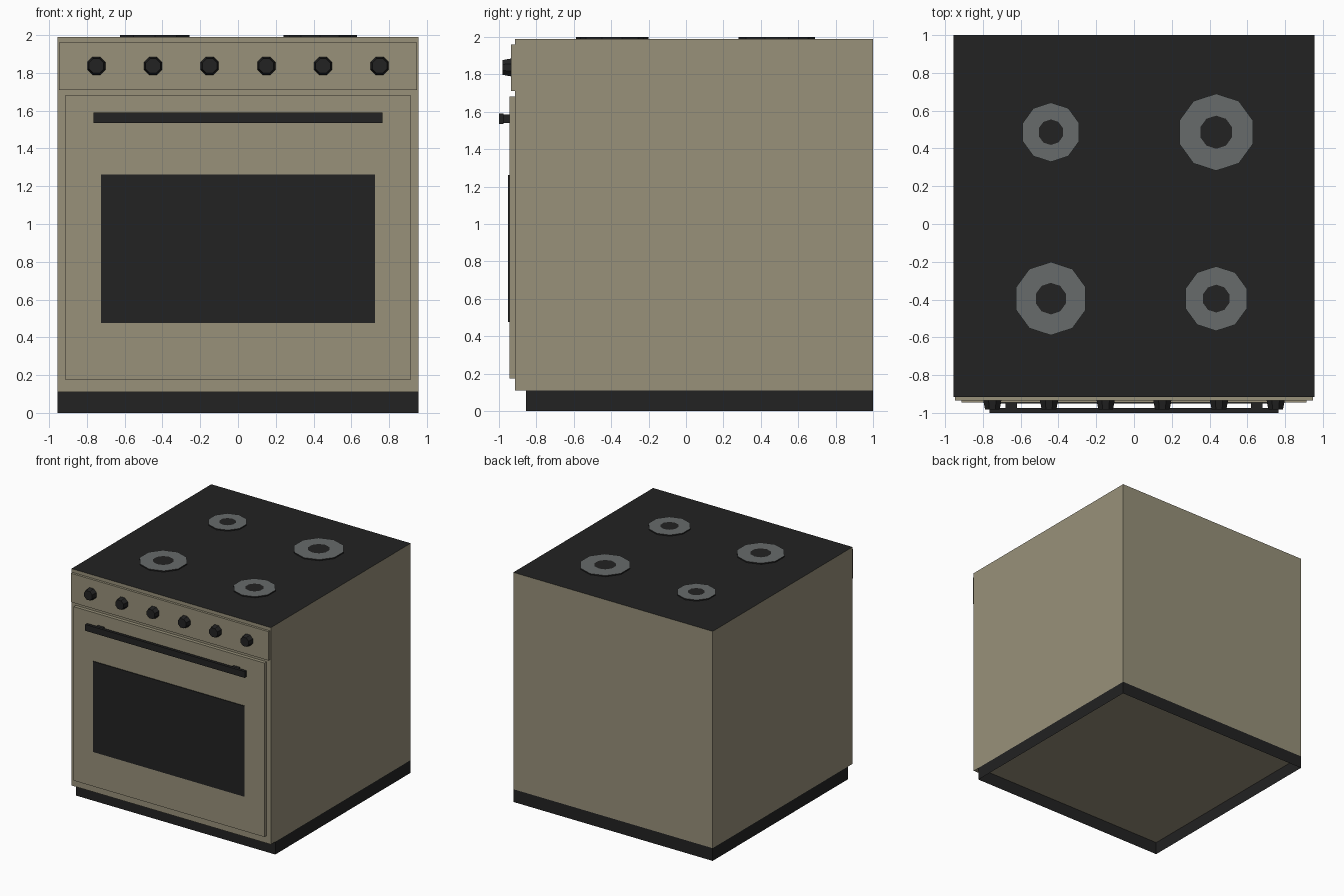
import bpy, bmesh, math
from mathutils import Matrix

if "Cube" in bpy.data.objects:
    bpy.data.objects.remove(bpy.data.objects["Cube"])


def material(name, rgb):
    m = bpy.data.materials.new(name)
    m.diffuse_color = (*rgb, 1)
    m.use_nodes = True
    m.node_tree.nodes["Principled BSDF"].inputs["Base Color"].default_value = m.diffuse_color
    return m


BEIGE = material("beige enamel", (0.314, 0.283, 0.195))
BLACK = material("black", (0.016, 0.016, 0.016))
GREY = material("burner grey", (0.136, 0.147, 0.147))


def finish(name, bm, *mats):
    me = bpy.data.meshes.new(name)
    bm.to_mesh(me)
    bm.free()
    for m in mats:
        me.materials.append(m)
    ob = bpy.data.objects.new(name, me)
    bpy.context.collection.objects.link(ob)
    return ob


def box_bm(x0, x1, y0, y1, z0, z1):
    bm = bmesh.new()
    mat = Matrix.Translation(((x0 + x1) / 2, (y0 + y1) / 2, (z0 + z1) / 2)) @ \
        Matrix.Diagonal((x1 - x0, y1 - y0, z1 - z0, 1))
    bmesh.ops.create_cube(bm, size=1, matrix=mat)
    bm.normal_update()
    return bm


# Body, with the top face as the black hob
bm = box_bm(-0.956, 0.956, -0.915, 1.0, 0.11, 1.99)
for f in bm.faces:
    f.material_index = 1 if f.normal.z > 0.5 else 0
finish("body", bm, BEIGE, BLACK)

# Plinth: open frame, set back at the front
bm = box_bm(-0.956, 0.956, -0.855, 1.0, 0.0, 0.11)
bmesh.ops.delete(bm, geom=[f for f in bm.faces if abs(f.normal.z) > 0.5],
                 context='FACES_ONLY')
finish("plinth", bm, BLACK)

# Front panels and handle
finish("control_panel", box_bm(-0.948, 0.948, -0.935, -0.914, 1.71, 1.96), BEIGE)
finish("oven_door", box_bm(-0.914, 0.914, -0.945, -0.914, 0.175, 1.683), BEIGE)
finish("door_window", box_bm(-0.726, 0.726, -0.951, -0.944, 0.476, 1.262), BLACK)
finish("handle_bar", box_bm(-0.766, 0.766, -1.0, -0.975, 1.535, 1.59), BLACK)
for side, x in (("left", -0.65), ("right", 0.65)):
    finish(f"handle_mount_{side}",
           box_bm(x - 0.03, x + 0.03, -0.976, -0.944, 1.54, 1.585), BLACK)

# Tapered eight-sided knobs
for i in range(6):
    bm = bmesh.new()
    mat = Matrix.Translation((-0.75 + 0.3 * i, -0.958, 1.837)) @ \
        Matrix.Rotation(math.pi / 2, 4, 'X') @ Matrix.Rotation(math.pi / 8, 4, 'Z')
    bmesh.ops.create_cone(bm, cap_ends=True, segments=8, radius1=0.052,
                          radius2=0.042, depth=0.048, matrix=mat)
    finish(f"knob_{i + 1}", bm, BLACK)

# Ten-sided burners: black disc with a grey ring on top
burners = [(-0.44, 0.486, 0.157), (0.435, 0.486, 0.204),
           (-0.44, -0.395, 0.194), (0.435, -0.395, 0.171)]
for i, (x, y, r) in enumerate(burners):
    bm = bmesh.new()
    rings = []
    for rad, z in ((r, 1.989), (r, 2.0), (r * 0.43, 2.0)):
        rings.append([bm.verts.new((x + rad * math.sin(k * math.tau / 10),
                                    y + rad * math.cos(k * math.tau / 10), z))
                      for k in range(10)])
    for j in range(2):
        for k in range(10):
            n = (k + 1) % 10
            f = bm.faces.new((rings[j][k], rings[j][n], rings[j + 1][n], rings[j + 1][k]))
            f.material_index = j
    bm.faces.new(rings[2])
    bmesh.ops.recalc_face_normals(bm, faces=bm.faces)
    finish(f"burner_{i + 1}", bm, BLACK, GREY)
